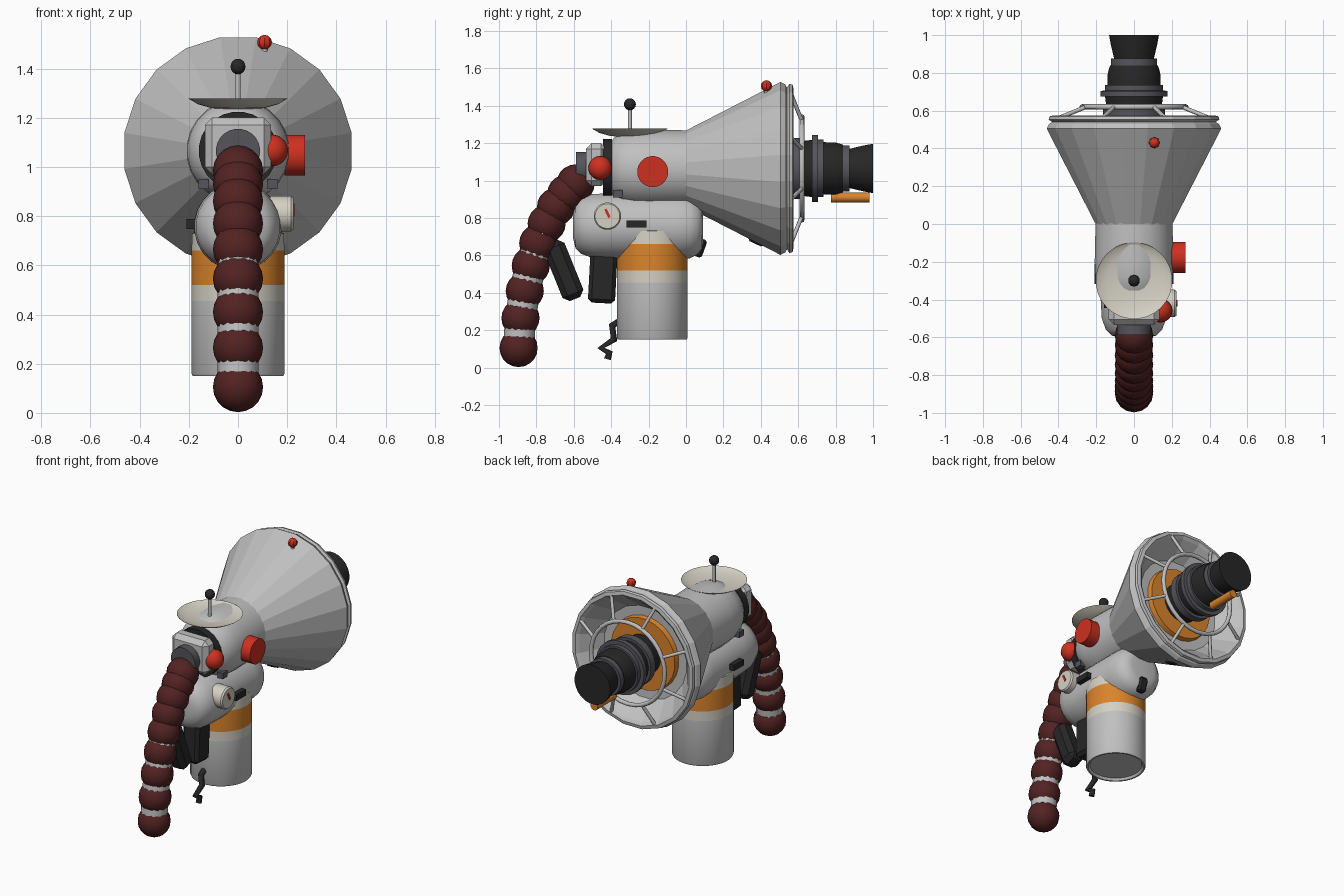
import bpy, bmesh, math
from mathutils import Vector, Matrix

if "Cube" in bpy.data.objects:
    bpy.data.objects.remove(bpy.data.objects["Cube"])


def colour(name, r, g, b):
    m = bpy.data.materials.new(name)
    m.diffuse_color = (r, g, b, 1)
    m.use_nodes = True
    m.node_tree.nodes["Principled BSDF"].inputs["Base Color"].default_value = m.diffuse_color
    return m


GREY = colour("light_grey", .53, .53, .53)
CREAM = colour("cream", .66, .63, .55)
ORANGE = colour("orange", .70, .23, .025)
RED = colour("red", .62, .03, .015)
MAROON = colour("maroon", .085, .016, .016)
BLACK = colour("black", .02, .02, .02)
DARK = colour("dark_grey", .09, .09, .105)
AXIS_Z = 1.065   # height of the barrel axis


def finish(name, bm, mat, smooth=True):
    bmesh.ops.recalc_face_normals(bm, faces=bm.faces)
    me = bpy.data.meshes.new(name)
    bm.to_mesh(me)
    bm.free()
    ob = bpy.data.objects.new(name, me)
    bpy.context.collection.objects.link(ob)
    me.materials.append(mat)
    if smooth:
        bpy.ops.object.select_all(action='DESELECT')
        ob.select_set(True)
        bpy.context.view_layer.objects.active = ob
        bpy.ops.object.shade_smooth_by_angle(angle=math.radians(32))
    return ob


def lathe(name, profile, mat, axis='Y', centre=(0, 0, AXIS_Z), n=24, smooth=True):
    """Spin (position along axis, radius) points into a closed solid."""
    bm = bmesh.new()
    rings = []
    for t, r in profile:
        ring = []
        for i in range(n):
            a = 2 * math.pi * (i + .5) / n
            u, v = r * math.cos(a), r * math.sin(a)
            p = {'X': (t, u, v), 'Y': (u, t, v), 'Z': (u, v, t)}[axis]
            ring.append(bm.verts.new(Vector(p) + Vector(centre)))
        rings.append(ring)
    for a, b in zip(rings, rings[1:]):
        for i in range(n):
            j = (i + 1) % n
            bm.faces.new((a[i], a[j], b[j], b[i]))
    bm.faces.new(rings[0])
    bm.faces.new(rings[-1])
    return finish(name, bm, mat, smooth)


def ball(name, centre, r, mat, seg=16, rings=10):
    bm = bmesh.new()
    bmesh.ops.create_uvsphere(bm, u_segments=seg, v_segments=rings, radius=r,
                              matrix=Matrix.Translation(centre))
    return finish(name, bm, mat)


def box(name, centre, size, mat, tilt=0, bevel=0.0):
    """Box turned about the x axis by tilt degrees."""
    bm = bmesh.new()
    bmesh.ops.create_cube(bm, size=1, matrix=Matrix.Diagonal((*size, 1)))
    if bevel:
        bmesh.ops.bevel(bm, geom=bm.edges[:], offset=bevel, segments=1, affect='EDGES')
    bm.transform(Matrix.Translation(centre) @ Matrix.Rotation(math.radians(tilt), 4, 'X'))
    return finish(name, bm, mat, False)


def tube(name, points, r, mat, cyclic=False, res=2):
    cu = bpy.data.curves.new(name, 'CURVE')
    cu.dimensions = '3D'
    cu.bevel_depth = r
    cu.bevel_resolution = res
    cu.use_fill_caps = True
    sp = cu.splines.new('POLY')
    sp.points.add(len(points) - 1)
    for p, co in zip(sp.points, points):
        p.co = (*co, 1)
    sp.use_cyclic_u = cyclic
    ob = bpy.data.objects.new(name, cu)
    bpy.context.collection.objects.link(ob)
    cu.materials.append(mat)
    return ob


# Barrel with rounded front end
lathe("barrel", [(.02, .205), (-.2, .21), (-.28, .206), (-.34, .192), (-.385, .165), (-.41, .13)], GREY)

# Faceted flared bell with a double rim and hollow back
lathe("bell", [(-.005, .203), (.505, .468), (.53, .455), (.54, .438), (.553, .458), (.57, .453),
               (.575, .43), (.56, .41), (.43, .31), (.42, .05)], GREY, n=20, smooth=False)
lathe("bell_inner_disc", [(.41, .25), (.46, .24)], ORANGE)

# Guard ring and spokes
ring = [(.275 * math.cos(i * math.pi / 16), .62, AXIS_Z + .275 * math.sin(i * math.pi / 16))
        for i in range(32)]
tube("guard_ring", ring, .014, GREY, True)
for i in range(8):
    a = math.pi * (i + .5) / 4
    c, s = math.cos(a), math.sin(a)
    tube("guard_spoke", [(.435 * c, .56, AXIS_Z + .435 * s), (.275 * c, .62, AXIS_Z + .275 * s)],
         .011, GREY)

# Nozzle sections
lathe("nozzle_root", [(.44, .13), (.6, .145), (.68, .155)], BLACK)
lathe("nozzle_core_ring", [(.56, .165), (.61, .165)], DARK)
lathe("nozzle_flange", [(.675, .18), (.705, .18), (.706, .155), (.735, .155)], DARK)
lathe("nozzle_body", [(.72, .142), (.8, .14), (.84, .128)], BLACK)
lathe("nozzle_collar", [(.835, .124), (.875, .124)], DARK)
lathe("nozzle_tip", [(.87, .105), (.90, .112), (.95, .124), (1.0, .133)], BLACK)
lathe("nozzle_light", [(.775, .027), (.98, .027)], ORANGE, centre=(0, 0, .91), n=12)

# Front coupling for the hose
lathe("front_collar", [(-.395, .16), (-.445, .16)], BLACK)
box("coupling_block", (0, -.48, 1.085), (.27, .11, .23), GREY, bevel=.03)
lathe("coupling_cap", [(-.53, .09), (-.588, .09)], DARK)

# Lower housing
lathe("housing", [(.092, .09), (.085, .125), (.06, .155), (.02, .174), (-.05, .18), (-.4, .178),
                  (-.5, .172), (-.56, .15), (-.59, .12), (-.603, .07)], GREY, centre=(0, 0, .757))

# Tank with painted bands and a recessed base
tank = lathe("tank", [(.165, .165), (.15, .175), (.15, .185), (.16, .19), (.455, .19), (.52, .19),
                      (.66, .19), (.73, .187), (.74, .15)], GREY, 'Z', (0, -.18, 0), 32)
tank.data.materials.append(CREAM)
tank.data.materials.append(ORANGE)
for p in tank.data.polygons:
    z = p.center.z
    p.material_index = 2 if .52 < z < .66 else 1 if z > .455 else 0

# Ribbed hose: maroon beads on a grey core
path = [(-.895, .105), (-.885, .265), (-.862, .41), (-.83, .545), (-.79, .665), (-.745, .77),
        (-.695, .86), (-.64, .93), (-.59, .985)]
for y, z in path:
    ball("hose_bead", (0, y, z), .102, MAROON)
tube("hose_core", [(0, y, z) for y, z in path], .083, GREY, res=4)

# Dish and aerial on top
lathe("dish", [(1.235, .07), (1.24, .11), (1.255, .165), (1.278, .203), (1.272, .195),
               (1.258, .15), (1.248, .07)], CREAM, 'Z', (0, -.3, 0), 28)
tube("aerial_rod", [(0, -.3, 1.24), (0, -.3, 1.40)], .011, GREY)
ball("aerial_ball", (0, -.3, 1.408), .032, BLACK, 10, 8)
tube("bell_bead_stem", [(.108, .43, 1.44), (.108, .43, 1.5)], .012, GREY)
ball("bell_bead", (.108, .43, 1.507), .03, RED, 8, 6)

# Side controls
lathe("side_dial", [(.19, .083), (.272, .083)], RED, 'X', (0, -.178, 1.048))
ball("side_button", (.14, -.458, 1.067), .064, RED)
lathe("gauge", [(.13, .073), (.215, .073), (.225, .066)], CREAM, 'X', (0, -.42, .81))
box("gauge_needle", (.227, -.42, .825), (.006, .014, .05), RED, 25)
for s in (-1, 1):
    box("side_switch", (s * .185, -.265, .768), (.05, .105, .04), BLACK)
    box("housing_clip", (s * .14, -.365, .93), (.04, .05, .04), DARK)

# Grips below the housing
box("rear_grip", (0, -.445, .49), (.12, .145, .29), BLACK, -3, .02)
box("front_grip", (0, -.655, .52), (.12, .12, .33), BLACK, 22, .03)

# Small fittings
box("housing_catch", (0, .075, .64), (.06, .05, .10), BLACK, -20, .012)
box("bell_catch", (0, .38, .685), (.06, .09, .05), BLACK, -25, .012)
tube("tail_wire", [(0, -.35, .25), (0, -.395, .225), (0, -.385, .15), (0, -.455, .105),
                   (0, -.41, .08), (0, -.42, .045)], .019, BLACK)
